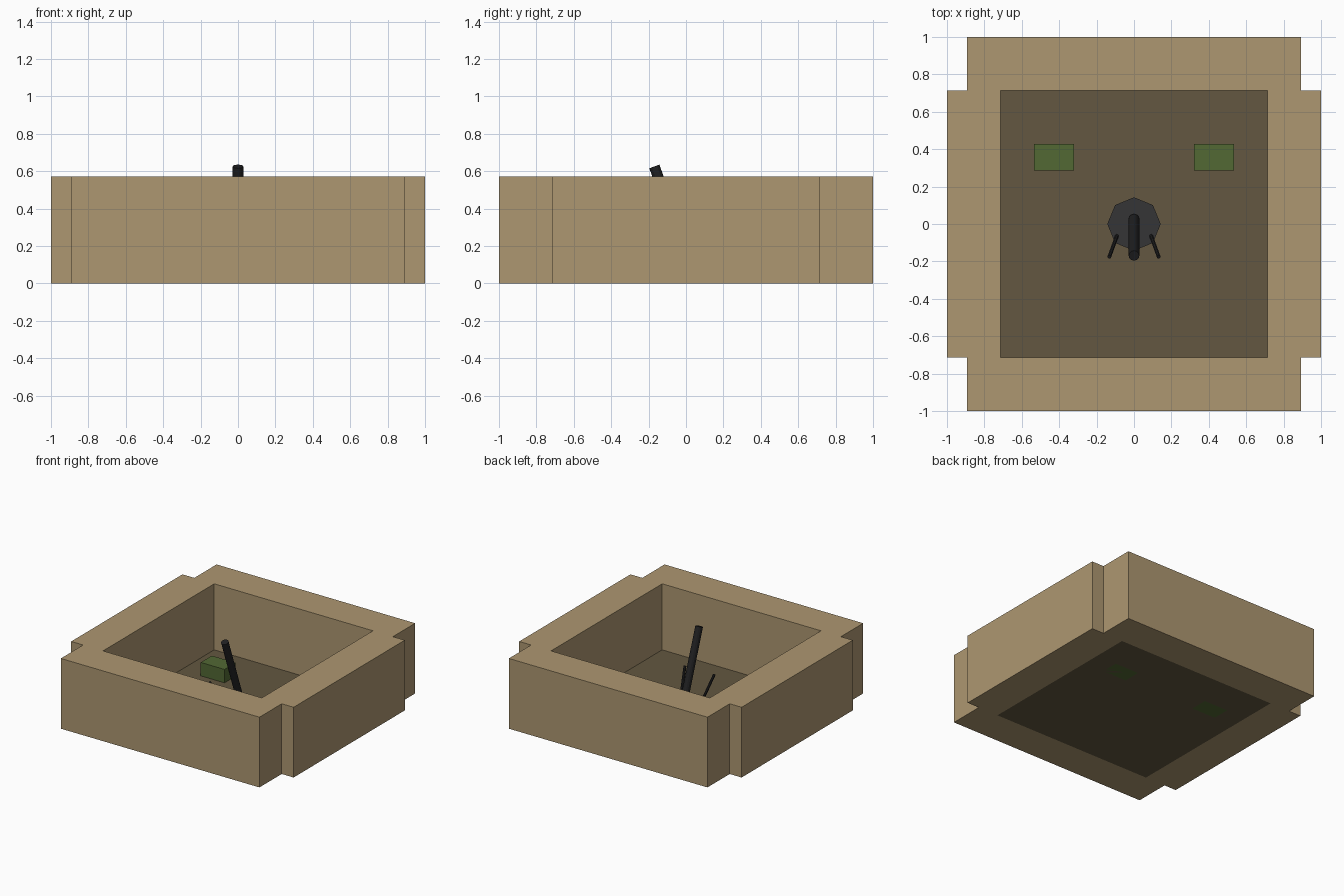
import bpy
from mathutils import Vector

if "Cube" in bpy.data.objects:
    bpy.data.objects.remove(bpy.data.objects["Cube"])


def material(name, rgb):
    m = bpy.data.materials.new(name)
    m.diffuse_color = (*rgb, 1)
    m.use_nodes = True
    m.node_tree.nodes["Principled BSDF"].inputs["Base Color"].default_value = m.diffuse_color
    return m


SAND = material("sand", (0.42, 0.31, 0.165))
EARTH = material("earth", (0.125, 0.095, 0.052))
GREEN = material("olive", (0.085, 0.14, 0.034))
METAL = material("dark_metal", (0.035, 0.035, 0.037))
BLACK = material("black_metal", (0.015, 0.015, 0.016))


def box(name, lo, hi, mat):
    lo, hi = Vector(lo), Vector(hi)
    bpy.ops.mesh.primitive_cube_add(size=1, location=(lo + hi) / 2)
    ob = bpy.context.object
    ob.name = name
    ob.scale = hi - lo
    ob.data.materials.append(mat)


def rod(name, sides, radius, length, centre, rot, mat, smooth=False):
    bpy.ops.mesh.primitive_cylinder_add(vertices=sides, radius=radius, depth=length,
                                        location=centre, rotation=rot)
    ob = bpy.context.object
    ob.name = name
    ob.data.materials.append(mat)
    if smooth:
        bpy.ops.object.shade_smooth_by_angle()


INNER, WALL_H, FLOOR_H = 0.714, 0.571, 0.034

# Pit floor
box("pit_floor", (-INNER, -INNER, 0), (INNER, INNER, FLOOR_H), EARTH)

# Earth walls: wide front and back, notched in at the corners by the sides
box("front_wall", (-0.893, -1, 0), (0.893, -INNER, WALL_H), SAND)
box("back_wall", (-0.893, INNER, 0), (0.893, 1, WALL_H), SAND)
box("left_wall", (-1, -INNER, 0), (-INNER, INNER, WALL_H), SAND)
box("right_wall", (INNER, -INNER, 0), (1, INNER, WALL_H), SAND)

# Octagonal base plate and tilted barrel
rod("base_plate", 8, 0.143, 0.05, (0, 0, 0.046), (0, 0, 0), METAL)
rod("barrel", 12, 0.0286, 0.571, (0, -0.0714, 0.357), (0.35, 0, 0), BLACK)

# Paired supports and crates
for side, s in (("left", -1), ("right", 1)):
    rod(side + "_support_leg", 8, 0.0107, 0.286, (s * 0.107, -0.107, 0.143),
        (0.5, s * 0.2, 0), BLACK)
    x = s * 0.4285
    box(side + "_crate", (x - 0.107, 0.286, 0), (x + 0.107, 0.429, 0.143), GREEN)
